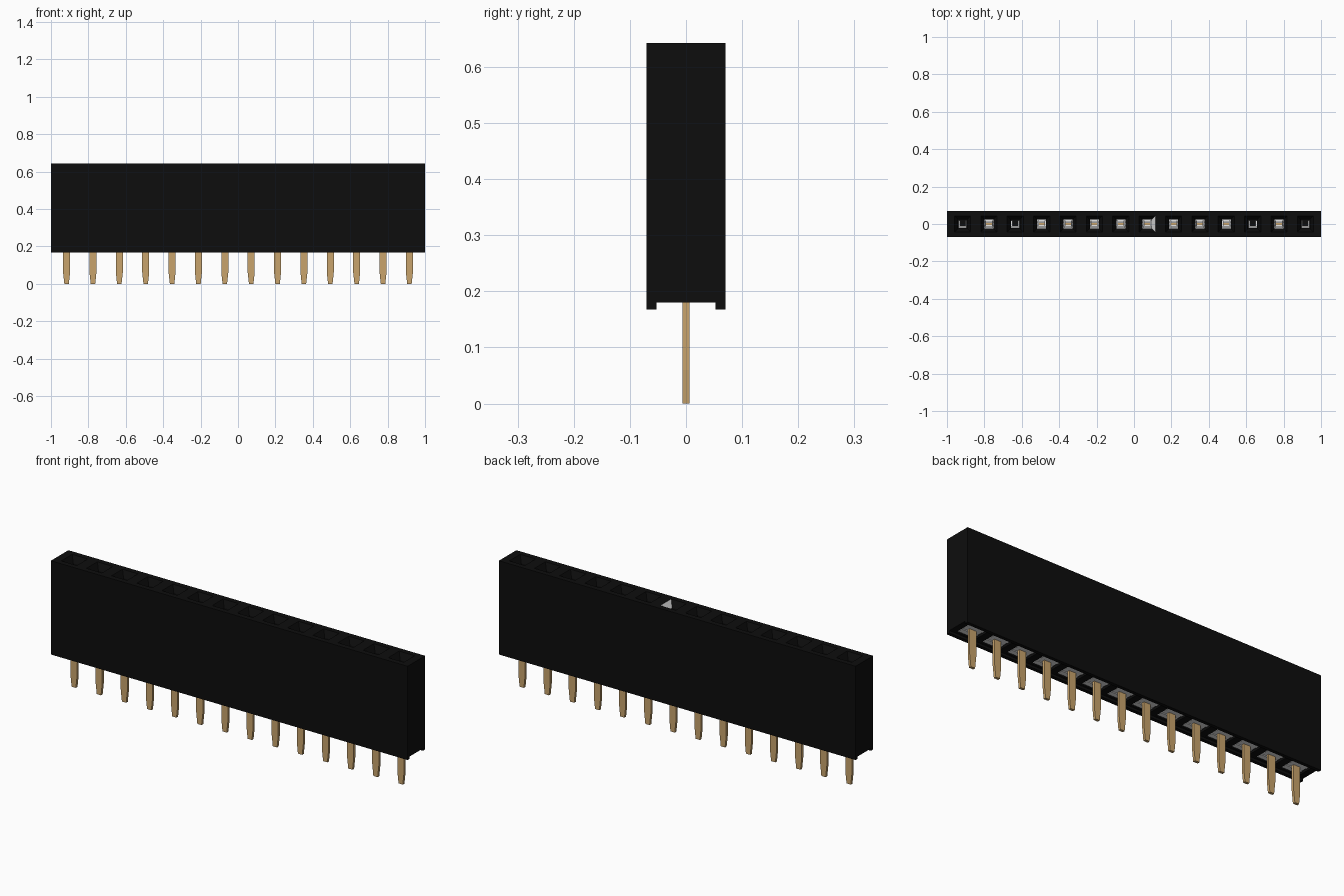
import bpy, bmesh
from math import pi, sqrt
from mathutils import Matrix, Vector

COUNT, PITCH = 14, 0.141
TOP, FLOOR, FOOT = 0.643, 0.18, 0.168
XS = [(i - (COUNT - 1) / 2) * PITCH for i in range(COUNT)]

if "Cube" in bpy.data.objects:
    bpy.data.objects.remove(bpy.data.objects["Cube"])


def material(name, rgb):
    m = bpy.data.materials.new(name)
    m.use_nodes = True
    m.diffuse_color = (*rgb, 1)
    m.node_tree.nodes["Principled BSDF"].inputs["Base Color"].default_value = (*rgb, 1)
    return m


black = material("black plastic", (0.004, 0.004, 0.004))
silver = material("silver metal", (0.8, 0.8, 0.8))
brass = material("brass metal", (0.58, 0.37, 0.15))


def box(bm, lo, hi):
    lo, hi = Vector(lo), Vector(hi)
    mat = Matrix.Translation((lo + hi) / 2) @ Matrix.Diagonal((*(hi - lo), 1))
    return bmesh.ops.create_cube(bm, size=1, matrix=mat)["verts"]


def frustum(bm, x, half_low, half_high, z0, z1):
    mat = Matrix.Translation((x, 0, (z0 + z1) / 2)) @ Matrix.Rotation(pi / 4, 4, "Z")
    bmesh.ops.create_cone(bm, cap_ends=True, segments=4, radius1=half_low * sqrt(2),
                          radius2=half_high * sqrt(2), depth=z1 - z0, matrix=mat)


def finish(bm, name, *mats):
    bmesh.ops.recalc_face_normals(bm, faces=bm.faces)
    me = bpy.data.meshes.new(name)
    bm.to_mesh(me)
    bm.free()
    ob = bpy.data.objects.new(name, me)
    bpy.context.collection.objects.link(ob)
    for m in mats:
        me.materials.append(m)
    return ob


# Housing: channelled section extruded along its length
bm = bmesh.new()
half = [(0.053, FLOOR), (0.053, FOOT), (0.07, FOOT), (0.07, TOP)]
section = half + [(-y, z) for y, z in reversed(half)]
face = bm.faces.new([bm.verts.new((-1, y, z)) for y, z in section])
ext = bmesh.ops.extrude_face_region(bm, geom=[face])["geom"]
bmesh.ops.translate(bm, vec=(2, 0, 0), verts=[v for v in ext if isinstance(v, bmesh.types.BMVert)])
housing = finish(bm, "housing", black, silver)


# Cut the sockets: funnel mouth, square shaft, pocket underneath
def funnel(bm, x):
    frustum(bm, x, 0.024, 0.0435, 0.61, TOP + 0.0005)


def shaft(bm, x):
    box(bm, (x - 0.024, -0.024, 0.19), (x + 0.024, 0.024, 0.615))


def pocket(bm, x):
    box(bm, (x - 0.052, -0.043, FLOOR - 0.005), (x + 0.052, 0.043, 0.2))


for label, shape in (("funnel", funnel), ("shaft", shaft), ("pocket", pocket)):
    bm = bmesh.new()
    for x in XS:
        shape(bm, x)
    cutter = finish(bm, label + "_cutter", black)
    cutter.hide_render = True
    cutter.hide_set(True)
    mod = housing.modifiers.new(label, "BOOLEAN")
    mod.operation, mod.solver, mod.object = "DIFFERENCE", "EXACT", cutter
    bpy.context.view_layer.objects.active = housing
    bpy.ops.object.modifier_apply(modifier=mod.name)
    bpy.data.objects.remove(cutter)

# One funnel facet is bare metal
for p in housing.data.polygons:
    sloped = p.normal.x < -0.3 and p.normal.z > 0.2
    p.material_index = int(sloped and abs(p.center.x - XS[7] - 0.034) < 0.02)

# Contacts: slatted base in the pocket and a U-shaped spring in the shaft
bm = bmesh.new()
for x in XS:
    for y in (-0.027, 0.027):
        box(bm, (x - 0.045, y - 0.013, 0.184), (x + 0.045, y + 0.013, 0.192))
    box(bm, (x - 0.045, -0.012, 0.187), (x + 0.045, 0.012, 0.195))
    box(bm, (x - 0.022, -0.022, 0.195), (x + 0.022, -0.01, 0.56))
    for s in (-1, 1):
        a, b = sorted((x + s * 0.015, x + s * 0.022))
        box(bm, (a, -0.01, 0.195), (b, 0.02, 0.55))
finish(bm, "contacts", silver)

# Pins: flat blades with a tapered tip
bm = bmesh.new()
for x in XS:
    box(bm, (x - 0.0185, -0.0065, 0.06), (x + 0.0185, 0.0065, 0.2))
    tip = box(bm, (x - 0.0185, -0.0065, 0), (x + 0.0185, 0.0065, 0.06))
    for v in tip:
        if v.co.z < 0.01:
            v.co.x = x + (v.co.x - x) * 0.65
bmesh.ops.remove_doubles(bm, verts=bm.verts, dist=0.0001)
finish(bm, "pins", brass)
